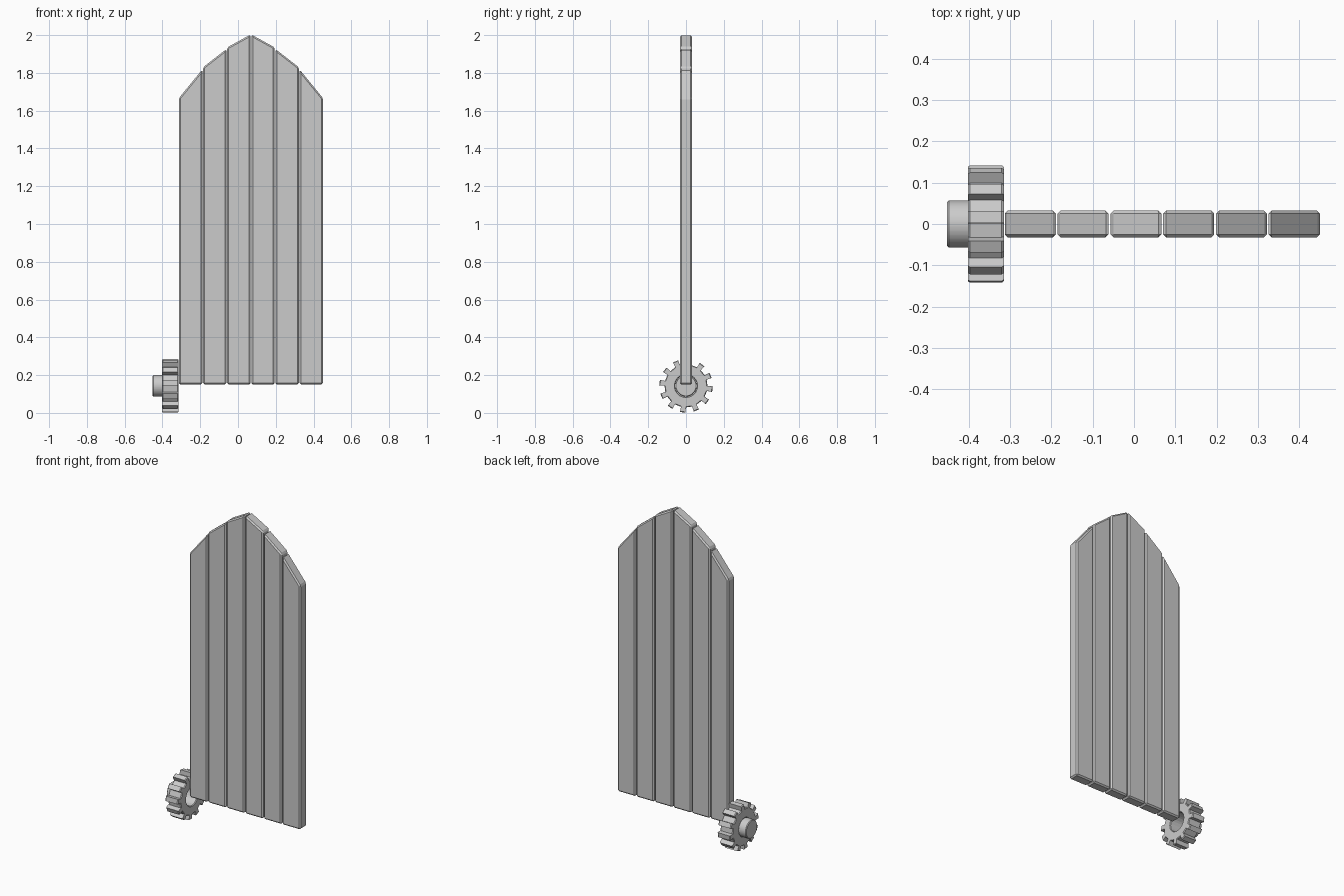
import bpy, bmesh
from math import sin, cos, pi, radians

if "Cube" in bpy.data.objects:
    bpy.data.objects.remove(bpy.data.objects["Cube"])


def prism(name, profile, place, a, b, bevel):
    """Extrude a closed 2D profile from depth a to b, with chamfered edges."""
    bm = bmesh.new()
    near = [bm.verts.new(place(u, v, a)) for u, v in profile]
    far = [bm.verts.new(place(u, v, b)) for u, v in profile]
    n = len(profile)
    bm.faces.new(near)
    bm.faces.new(far[::-1])
    for i in range(n):
        j = (i + 1) % n
        bm.faces.new((near[j], near[i], far[i], far[j]))
    bmesh.ops.recalc_face_normals(bm, faces=bm.faces)
    bmesh.ops.bevel(bm, geom=bm.edges[:], offset=bevel, segments=1,
                    affect='EDGES', clamp_overlap=True)
    return finish(name, bm)


def finish(name, bm):
    bmesh.ops.recalc_face_normals(bm, faces=bm.faces)
    mesh = bpy.data.meshes.new(name)
    bm.to_mesh(mesh)
    bm.free()
    obj = bpy.data.objects.new(name, mesh)
    bpy.context.collection.objects.link(obj)
    return obj


# Door planks: outer and inner top heights, mirrored about the door centre
CENTRE, PITCH, WIDTH = 0.0685, 0.1277, 0.1235
tops = [(1.935, 2.003), (1.83, 1.926), (1.667, 1.818)]
for side in (-1, 1):
    for i, (outer, inner) in enumerate(tops):
        near = CENTRE + side * (i * PITCH + (PITCH - WIDTH) / 2)
        far = near + side * WIDTH
        prism("door_plank", [(near, 0.15), (far, 0.15), (far, outer), (near, inner)],
              lambda x, z, y: (x, y, z), -0.033, 0.033, 0.008)

# Gear wheel: toothed ring with an open bore, chamfered at both rims
AXIS_Z, TEETH, BORE = 0.143, 12, 0.058
ring = []
for t in range(TEETH):
    mid = radians(23) + t * 2 * pi / TEETH
    for r, da in ((0.114, -0.115), (0.142, -0.105), (0.142, 0.105), (0.114, 0.115)):
        ring.append((r, mid + da))

bm = bmesh.new()


def loop(x, points):
    return [bm.verts.new((x, r * cos(a), AXIS_Z + r * sin(a))) for r, a in points]


bore = [(BORE, a) for _, a in ring]
chamfered = [(r - 0.004, a) for r, a in ring]
wide = [(BORE + 0.004, a) for _, a in ring]
loops = [loop(-0.402, chamfered), loop(-0.397, ring), loop(-0.320, ring),
         loop(-0.315, chamfered), loop(-0.315, wide), loop(-0.319, bore),
         loop(-0.402, bore)]
n = len(ring)
for k in range(len(loops)):
    p, q = loops[k], loops[(k + 1) % len(loops)]
    for i in range(n):
        j = (i + 1) % n
        bm.faces.new((p[i], p[j], q[j], q[i]))
finish("gear_wheel", bm)

# Hub: closed boss on the outer side of the gear
hub = prism("gear_hub", [(0.057 * cos(i * pi / 16), 0.057 * sin(i * pi / 16)) for i in range(32)],
            lambda y, z, x: (x, y, AXIS_Z + z), -0.452, -0.398, 0.004)
bpy.context.view_layer.objects.active = hub
hub.select_set(True)
bpy.ops.object.shade_smooth_by_angle(angle=radians(30))
